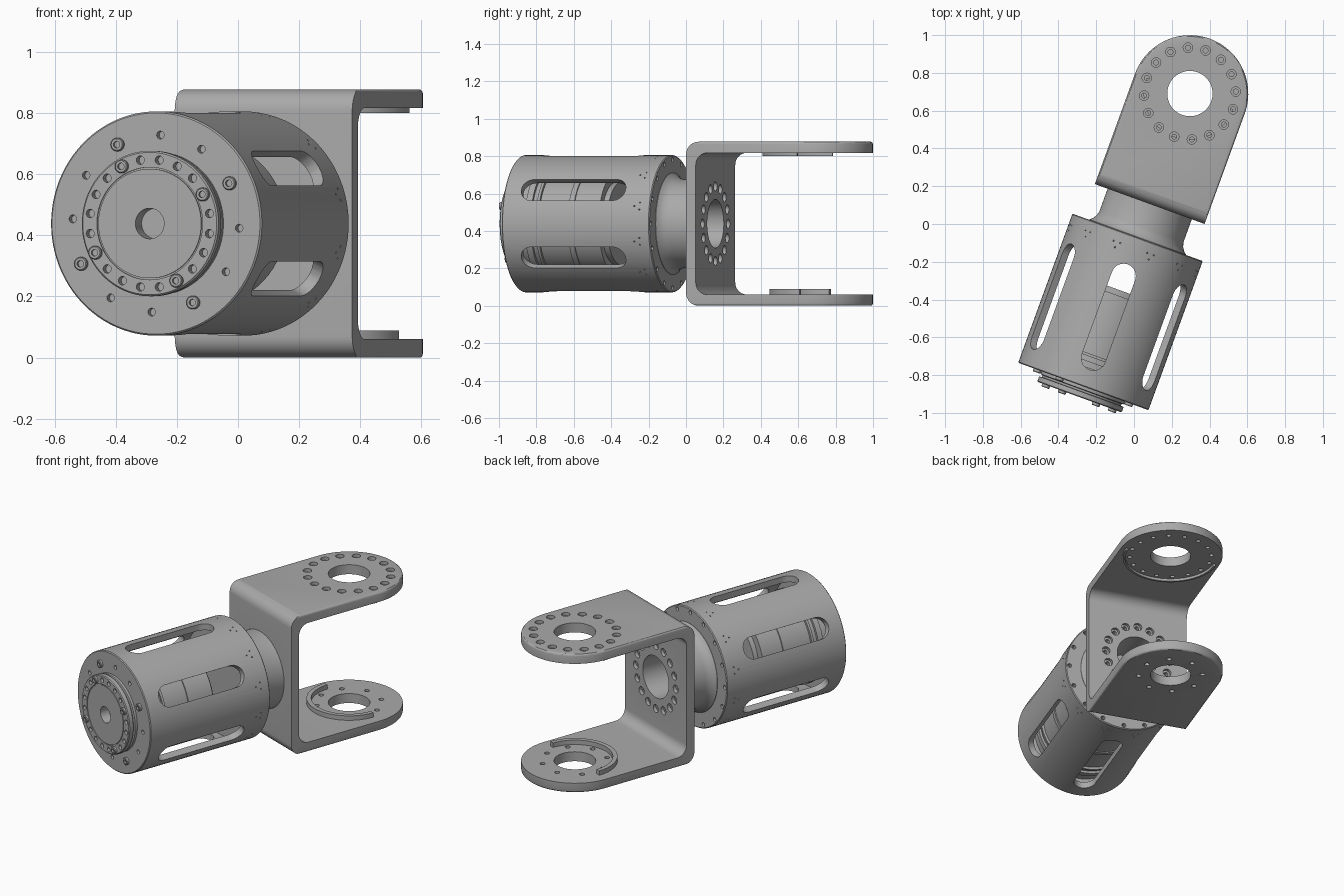
import bpy, bmesh
from math import sin, cos, pi, radians
from mathutils import Matrix

if "Cube" in bpy.data.objects:
    bpy.data.objects.remove(bpy.data.objects["Cube"])

grey = bpy.data.materials.new("machined grey")
grey.use_nodes = True
COLOUR = (0.4, 0.4, 0.4, 1)
grey.diffuse_color = COLOUR
grey.node_tree.nodes["Principled BSDF"].inputs["Base Color"].default_value = COLOUR

# Parts are modelled around a drive axis on local y, then turned into place
FRAME = Matrix.Rotation(radians(-20), 4, 'Z') @ Matrix.Translation((0.042, 0, 0.4385))
ONE = [Matrix()]
ALONG_Y = Matrix.Rotation(-pi / 2, 4, 'X')
BACKWARD = Matrix.Rotation(pi / 2, 4, 'X')
SIDEWAYS = Matrix(((0, 0, 1, 0), (1, 0, 0, 0), (0, 1, 0, 0), (0, 0, 0, 1)))


def arc(cx, cy, r, a0, a1, n=10):
    angles = [radians(a0 + (a1 - a0) * i / n) for i in range(n + 1)]
    return [(cx + r * cos(a), cy + r * sin(a)) for a in angles]


def finish(name, bm):
    bmesh.ops.recalc_face_normals(bm, faces=bm.faces)
    mesh = bpy.data.meshes.new(name)
    bm.to_mesh(mesh)
    bm.free()
    mesh.materials.append(grey)
    obj = bpy.data.objects.new(name, mesh)
    bpy.context.collection.objects.link(obj)
    obj.matrix_world = FRAME
    return obj


def lathe(name, profile, places=ONE, seg=24):
    """Spin an (r, z) profile about z, once for each placement."""
    bm = bmesh.new()
    for m in places:
        vs = [bm.verts.new((r, 0, z)) for r, z in profile]
        es = [bm.edges.new(p) for p in zip(vs, vs[1:])]
        out = bmesh.ops.spin(bm, geom=vs + es, axis=(0, 0, 1), cent=(0, 0, 0),
                             angle=2 * pi, steps=seg, use_merge=True)
        new = {v for e in es for v in e.verts}
        todo = list(new)
        while todo:
            for e in todo.pop().link_edges:
                for v in e.verts:
                    if v not in new:
                        new.add(v)
                        todo.append(v)
        new = list(new)
        bmesh.ops.transform(bm, matrix=m, verts=new)
        bmesh.ops.remove_doubles(bm, verts=new, dist=1e-5)
    return finish(name, bm)


def prism(name, pts, z0, z1, places=ONE, rim=0):
    """Extrude an outline from z0 to z1, optionally rounding both rims."""
    bm = bmesh.new()
    for m in places:
        face = bm.faces.new([bm.verts.new((x, y, z0)) for x, y in pts])
        ext = bmesh.ops.extrude_face_region(bm, geom=[face], use_keep_orig=True)
        top = [g for g in ext["geom"] if isinstance(g, bmesh.types.BMVert)]
        bmesh.ops.translate(bm, verts=top, vec=(0, 0, z1 - z0))
        bmesh.ops.transform(bm, matrix=m, verts=top + list(face.verts))
    if rim:
        edges = [e for e in bm.edges if abs(e.verts[0].co.z - e.verts[1].co.z) < 1e-5]
        bmesh.ops.bevel(bm, geom=edges, offset=rim, segments=3, profile=0.5, affect='EDGES')
    return finish(name, bm)


def cut(obj, tool, operation='DIFFERENCE'):
    mod = obj.modifiers.new("cut", 'BOOLEAN')
    mod.operation, mod.solver, mod.object = operation, 'EXACT', tool
    bpy.context.view_layer.objects.active = obj
    bpy.context.view_layer.update()
    bpy.ops.object.modifier_apply(modifier=mod.name)
    bpy.data.objects.remove(tool)


def ring(n, r, y, start=0, turn=ALONG_Y):
    """Placements around the drive axis."""
    angles = [radians(start) + 2 * pi * i / n for i in range(n)]
    return [Matrix.Translation((r * cos(a), y, r * sin(a))) @ turn for a in angles]


def flat_ring(n, r, y, z, start=0, turn=Matrix()):
    """Placements around the upright pivot axis."""
    angles = [radians(start) + 2 * pi * i / n for i in range(n)]
    return [Matrix.Translation((r * cos(a), y + r * sin(a), z)) @ turn for a in angles]


def pin(r, z0, z1):
    return [(0, z0), (r, z0), (r, z1), (0, z1)]


def stepped(depth):
    """Counterbored hole running down from z = 0."""
    return [(0, -depth), (0.013, -depth), (0.013, -0.02), (0.025, -0.02), (0.025, 0.01), (0, 0.01)]


# Housing: hollow drum with six slots, face holes and rim holes
housing = lathe("housing", [(0, -0.9), (0.362, -0.9), (0.367, -0.895), (0.367, -0.065),
                            (0.362, -0.06), (0, -0.06)], [ALONG_Y], 96)
cut(housing, lathe("cavity", pin(0.328, -0.865, -0.17), [ALONG_Y], 96))
slot = arc(0, -0.277, 0.065, 0, 180) + arc(0, -0.741, 0.065, 180, 360)
spokes = [Matrix.Rotation(radians(30 + 60 * i), 4, 'Y') for i in range(6)]
cut(housing, prism("slot_cutter", slot, 0.29, 0.45, [m @ Matrix.Rotation(radians(0), 4, 'Z') for m in
                   [Matrix.Rotation(radians(30), 4, 'Y') @ s for s in spokes]]))
face_spots = ring(12, 0.29, -0.9, 27)
cut(housing, lathe("face_hole_cutter", pin(0.013, -0.01, 0.025),
                   [m for i, m in enumerate(face_spots) if i % 3], 16))
cut(housing, lathe("rim_hole_cutter", pin(0.013, -0.03, 0.01), ring(16, 0.343, -0.06), 16))
radial = [Matrix.Rotation(radians(30 * i + d), 4, 'Y') @ Matrix.Translation((0, y, 0.367))
          for i in range(12) for d, y in ((12, -0.12), (18, -0.12), (15, -0.15))]
cut(housing, lathe("pin_hole_cutter", pin(0.004, -0.015, 0.01), radial, 8))

# Front hub: grooved disc with a bolt circle and a centre bore
hub = lathe("front_hub", [(0, -0.89), (0.235, -0.89), (0.235, -0.915), (0.222, -0.918),
                          (0.222, -0.928), (0.238, -0.93), (0.238, -0.955), (0.233, -0.96),
                          (0.184, -0.96), (0.184, -0.955), (0.179, -0.955), (0.179, -0.96),
                          (0, -0.96)], [ALONG_Y], 96)
cut(hub, lathe("bore_cutter", pin(0.05, -0.98, -0.9), [ALONG_Y], 48))
hub_spots = ring(20, 0.21, -0.96, 9)
cut(hub, lathe("hub_hole_cutter", pin(0.014, -0.01, 0.028),
               [m for i, m in enumerate(hub_spots) if i % 5 != 1], 16))

# Socket-head screws on the hub and on the housing face
head = [(0, 0.01), (0.022, 0.01), (0.022, -0.012), (0.019, -0.015), (0.011, -0.015),
        (0.011, -0.004), (0, -0.004)]
lathe("socket_screws", head, hub_spots[1::5] + face_spots[::3], 20)

# Drive unit seen through the slots
lathe("drive_unit", [(0, -0.87), (0.27, -0.87), (0.27, -0.8), (0.285, -0.8), (0.285, -0.765),
                     (0.27, -0.765), (0.27, -0.74), (0.28, -0.74), (0.28, -0.725),
                     (0.265, -0.725), (0.265, -0.56), (0.272, -0.56), (0.272, -0.53),
                     (0.265, -0.53), (0.265, -0.385), (0.22, -0.385), (0.22, -0.355),
                     (0, -0.355)], [ALONG_Y], 64)

# Output neck with flared foot and blind bore
lathe("output_neck", [(0, -0.075), (0.275, -0.075), (0.272, -0.058), (0.257, -0.045),
                      (0.244, -0.025), (0.237, 0), (0.237, 0.135), (0.13, 0.135),
                      (0.13, -0.05), (0, -0.05)], [ALONG_Y], 72)

# Fork: U section trimmed to a round-ended outline
BACK, TOP, T, PIVOT = 0.128, 0.4385, 0.06, 0.75
section = (arc(BACK + 0.07, TOP - 0.07, 0.07, 90, 180)
           + arc(BACK + 0.07, 0.07 - TOP, 0.07, 180, 270)
           + [(1.2, -TOP), (1.2, T - TOP)]
           + arc(BACK + 0.12, T + 0.065 - TOP, 0.065, 270, 180)
           + arc(BACK + 0.12, TOP - T - 0.065, 0.065, 180, 90)
           + [(1.2, TOP - T), (1.2, TOP)])
fork = prism("fork", section, -0.4, 0.4, [SIDEWAYS])
outline = [(-0.309, 0), (0.309, 0)] + arc(0, PIVOT, 0.309, 0, 180, 48)
cut(fork, prism("outline_trim", outline, -TOP - 0.001, TOP + 0.001, rim=0.014), 'INTERSECT')
cut(fork, lathe("pivot_cutter", pin(0.12, -0.6, 0.6), [Matrix.Translation((0, PIVOT, 0))], 64))
cut(fork, lathe("web_bore_cutter", pin(0.13, 0.05, 0.3), [ALONG_Y], 64))
cut(fork, lathe("web_hole_cutter", stepped(0.1), ring(16, 0.2, BACK + 0.055, 0), 20))
cut(fork, lathe("top_hole_cutter", stepped(0.1), flat_ring(16, 0.243, PIVOT, TOP, 0), 20))
cut(fork, lathe("lower_hole_cutter", pin(0.015, -0.1, 0.1),
                flat_ring(8, 0.19, PIVOT, -TOP + 0.03, 22.5), 16))

# Half-round locating ribs inside the fork arms
for name, inner, outer, z0, z1 in (("lower_rib", 0.218, 0.245, -0.385, -0.35),
                                   ("upper_rib", 0.27, 0.283, 0.362, 0.385)):
    prism(name, arc(0, PIVOT, outer, 180, 360, 32) + arc(0, PIVOT, inner, 360, 180, 32), z0, z1)

for obj in bpy.context.scene.objects:
    if obj.type == 'MESH':
        bpy.ops.object.select_all(action='DESELECT')
        obj.select_set(True)
        bpy.context.view_layer.objects.active = obj
        bpy.ops.object.shade_smooth_by_angle(angle=radians(30))
